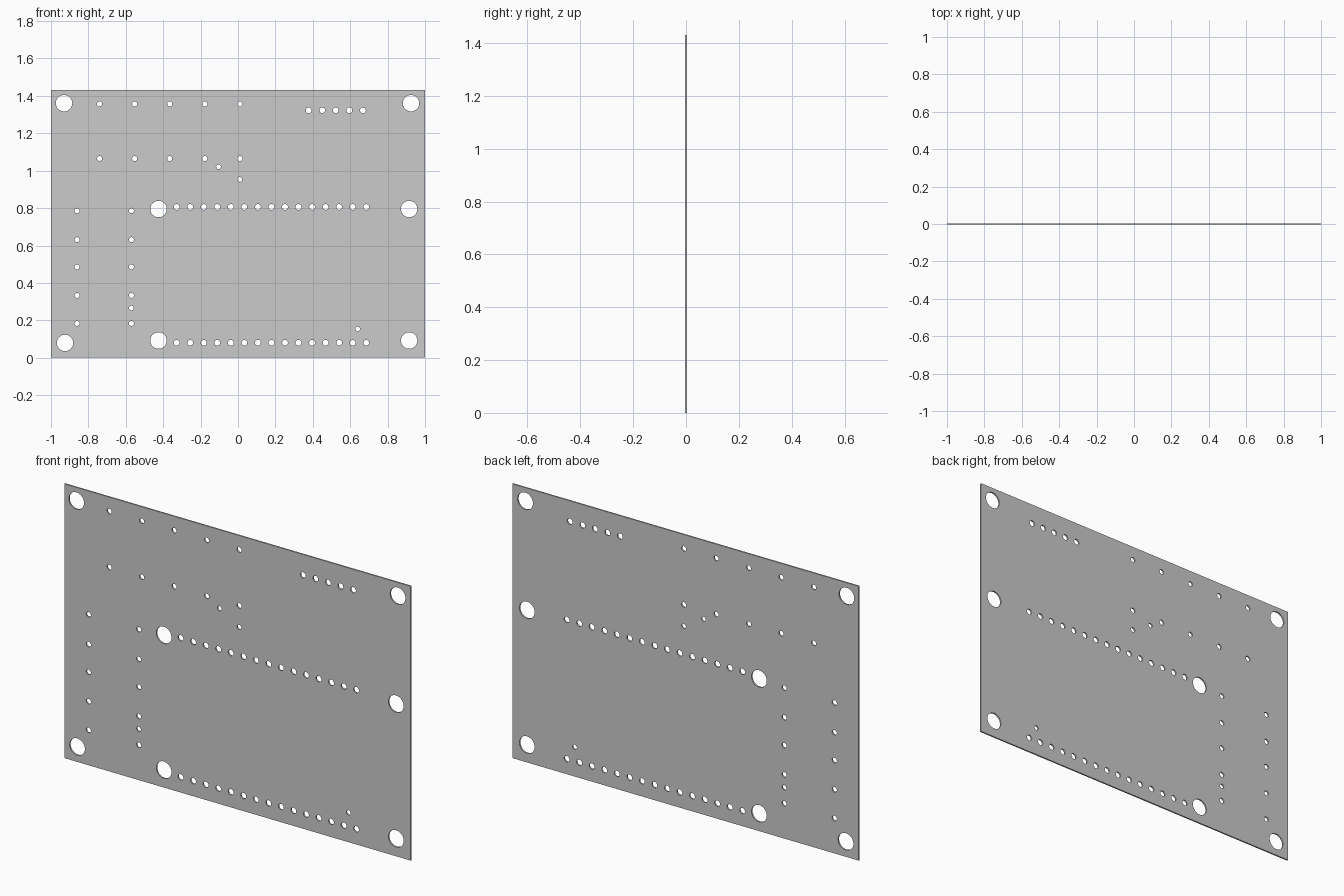
import bpy, bmesh
from math import cos, sin, pi

if "Cube" in bpy.data.objects:
    bpy.data.objects.remove(bpy.data.objects["Cube"])

HEIGHT, THICK = 1.431, 0.008
PITCH = 0.0724

# Hole layout: (x, z, radius)
holes = [(x, z, 0.044) for x, z in (
    (-0.93, 1.361), (0.925, 1.361), (-0.425, 0.795), (0.915, 0.795),
    (-0.925, 0.079), (-0.425, 0.092), (0.915, 0.092))]          # mounting holes
for z in (0.806, 0.08):                                         # long header rows
    holes += [(-0.328 + PITCH * i, z, 0.0155) for i in range(15)]
holes += [(0.378 + PITCH * i, 1.323, 0.0155) for i in range(5)]  # short header
for z in (1.357, 1.065):                                        # upper button pads
    holes += [(-0.74 + 0.1875 * i, z, 0.0135) for i in range(5)]
for x in (-0.86, -0.57):                                        # left button pads
    holes += [(x, z, 0.0135) for z in (0.786, 0.631, 0.486, 0.333, 0.183)]
holes += [(-0.57, 0.266, 0.0125), (-0.104, 1.02, 0.0125),
          (0.01, 0.953, 0.0125), (0.64, 0.154, 0.0125)]         # wire holes

# Flat board outline with holes, filled and extruded
curve = bpy.data.curves.new("circuit_board", 'CURVE')
curve.dimensions = '2D'
curve.fill_mode = 'BOTH'
curve.extrude = THICK / 2


def add_loop(points):
    spline = curve.splines.new('POLY')
    spline.points.add(len(points) - 1)
    for p, (x, z) in zip(spline.points, points):
        p.co = (x, z, 0, 1)
    spline.use_cyclic_u = True


add_loop([(-1, 0), (1, 0), (1, HEIGHT), (-1, HEIGHT)])
for x, z, r in holes:
    n = 32 if r > 0.03 else 20
    add_loop([(x + r * cos(2 * pi * i / n), z + r * sin(2 * pi * i / n))
              for i in range(n)])

board = bpy.data.objects.new("circuit_board", curve)
bpy.context.collection.objects.link(board)
board.rotation_euler.x = pi / 2
board.select_set(True)
bpy.context.view_layer.objects.active = board
bpy.ops.object.convert(target='MESH')
bpy.ops.object.transform_apply(location=False, rotation=True, scale=False)

# Weld the faces to the rims and smooth the hole walls
board = bpy.context.object
bm = bmesh.new()
bm.from_mesh(board.data)
bmesh.ops.remove_doubles(bm, verts=bm.verts, dist=1e-5)
bmesh.ops.recalc_face_normals(bm, faces=bm.faces)
bm.to_mesh(board.data)
bm.free()
bpy.ops.object.shade_smooth_by_angle()
